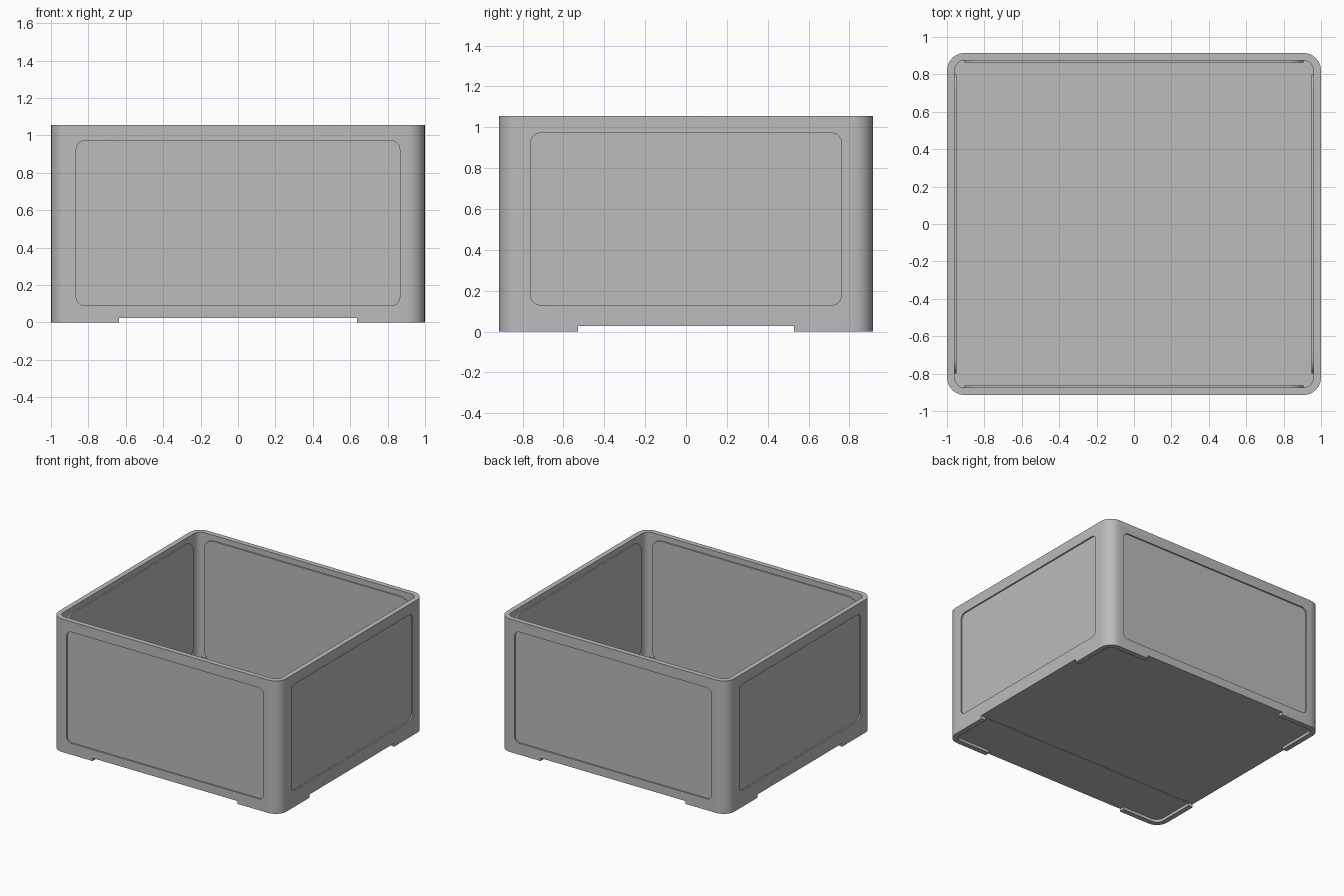
import bpy, bmesh
from math import sin, cos, pi
from mathutils import Matrix

if "Cube" in bpy.data.objects:
    bpy.data.objects.remove(bpy.data.objects["Cube"], do_unlink=True)

W, D, H = 1.0, 0.915, 1.055      # half width, half depth, height
WALL, DEPTH = 0.04, 0.011        # wall thickness, panel recess depth
FOOT, FLOOR = 0.023, 0.065       # foot height, inside floor level

grey = bpy.data.materials.new("plain grey")
grey.use_nodes = True
grey.diffuse_color = (0.5, 0.5, 0.5, 1)
grey.node_tree.nodes["Principled BSDF"].inputs["Base Color"].default_value = grey.diffuse_color


def rounded_prism(name, hw, hh, r, low, high, matrix=Matrix(), steps=6):
    """Rounded rectangle extruded along local z, then placed by matrix."""
    bm = bmesh.new()
    ring = []
    for q, (sx, sy) in enumerate([(1, 1), (-1, 1), (-1, -1), (1, -1)]):
        for i in range(steps + 1 if r else 1):
            a = (q + i / steps) * pi / 2
            ring.append(bm.verts.new((sx * (hw - r) + r * cos(a),
                                      sy * (hh - r) + r * sin(a), low)))
    base = bm.faces.new(ring)
    top = bmesh.ops.extrude_face_region(bm, geom=[base])["geom"]
    bmesh.ops.translate(bm, vec=(0, 0, high - low),
                        verts=[v for v in top if isinstance(v, bmesh.types.BMVert)])
    bmesh.ops.transform(bm, matrix=matrix, verts=bm.verts)
    bmesh.ops.recalc_face_normals(bm, faces=bm.faces)
    mesh = bpy.data.meshes.new(name)
    bm.to_mesh(mesh)
    bm.free()
    mesh.materials.append(grey)
    ob = bpy.data.objects.new(name, mesh)
    bpy.context.collection.objects.link(ob)
    return ob


def activate(ob):
    bpy.ops.object.select_all(action='DESELECT')
    ob.select_set(True)
    bpy.context.view_layer.objects.active = ob


def cut(body, cutter):
    cutter.hide_render = True
    activate(body)
    mod = body.modifiers.new("cut", 'BOOLEAN')
    mod.operation, mod.solver, mod.object = 'DIFFERENCE', 'EXACT', cutter
    bpy.ops.object.modifier_apply(modifier=mod.name)
    bpy.data.objects.remove(cutter, do_unlink=True)


# Outer block, cavity and shallow pocket under the floor
box = rounded_prism("box_shell", W, D, 0.095, 0, H)
cut(box, rounded_prism("cavity", W - WALL, D - WALL, 0.055, FLOOR, H + 0.1))
cut(box, rounded_prism("under_pocket", W - WALL, D - WALL, 0.055, -0.1, FOOT))

# Notches that leave four corner feet
cut(box, rounded_prism("front_back_notch", 0.635, D + 0.1, 0, -0.1, FOOT))
cut(box, rounded_prism("side_notch", W + 0.1, 0.53, 0, -0.1, FOOT + 0.003))

# Recessed panels outside, matching raised panels inside
panels = [("front", 0, D, 0.865, 0.09), ("left", 1, W, 0.76, 0.13),
          ("back", 2, D, 0.865, 0.09), ("right", 3, W, 0.76, 0.13)]
TOP = 0.972
parts = [box]
for name, turn, dist, half, bottom in panels:
    upright = (Matrix.Rotation(turn * pi / 2, 4, 'Z')
               @ Matrix.Translation((0, -dist, (TOP + bottom) / 2))
               @ Matrix.Rotation(pi / 2, 4, 'X'))
    hh = (TOP - bottom) / 2
    cut(box, rounded_prism(name + "_recess", half, hh, 0.045, -DEPTH, 0.1, upright))
    parts.append(rounded_prism(name + "_inner_panel", half + WALL, hh + WALL, 0.085,
                               -WALL - DEPTH, -WALL + 0.01, upright))

for ob in parts:
    activate(ob)
    bpy.ops.object.shade_smooth_by_angle(angle=pi / 6)
